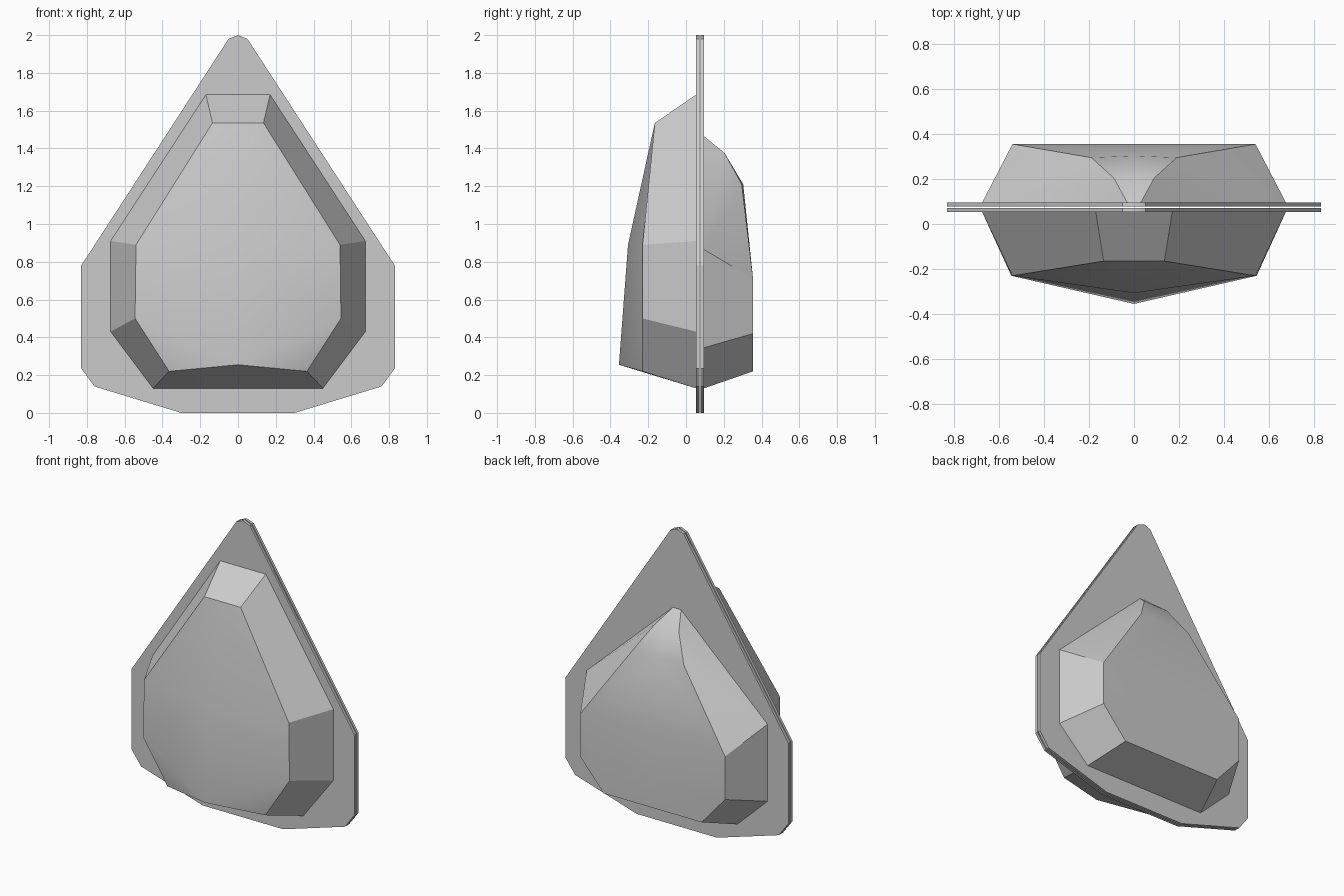
import bpy, bmesh, math

if "Cube" in bpy.data.objects:
    bpy.data.objects.remove(bpy.data.objects["Cube"])


def finish(name, bm, facing=0):
    """Orient normals, mark crisp edges, keep shallow ones smooth."""
    bmesh.ops.recalc_face_normals(bm, faces=bm.faces)
    if facing and sum(f.normal.y * f.calc_area() for f in bm.faces) * facing < 0:
        bmesh.ops.reverse_faces(bm, faces=bm.faces)
    for f in bm.faces:
        f.smooth = True
    for e in bm.edges:
        on_ridge = all(abs(v.co.x) < 1e-4 for v in e.verts)
        e.smooth = on_ridge or e.calc_face_angle(0) < math.radians(25)
    mesh = bpy.data.meshes.new(name)
    bm.to_mesh(mesh)
    bm.free()
    obj = bpy.data.objects.new(name, mesh)
    bpy.context.collection.objects.link(obj)
    return obj


def plate(name, half, y0, y1):
    """Flat slab from a half outline (x, z) mirrored in x."""
    outline = half + [(-x, z) for x, z in reversed(half) if x > 0]
    bm = bmesh.new()
    face = bm.faces.new([bm.verts.new((x, y0, z)) for x, z in outline])
    ext = bmesh.ops.extrude_face_region(bm, geom=[face])
    for v in ext["geom"]:
        if isinstance(v, bmesh.types.BMVert):
            v.co.y = y1
    finish(name, bm)


def shell(name, points, faces, facing):
    """Faceted half shell mirrored across x = 0."""
    bm = bmesh.new()
    vs = {k: bm.verts.new(p) for k, p in points.items()}
    for f in faces:
        bm.faces.new([vs[k] for k in f.split()])
    bmesh.ops.mirror(bm, geom=bm.verts[:] + bm.edges[:] + bm.faces[:],
                     axis='X', merge_dist=0.0005)
    bmesh.ops.remove_doubles(bm, verts=bm.verts, dist=0.0005)
    finish(name, bm, facing)


# Two thin mounting plates
rim = [(0, 2.0), (0.05, 1.98), (0.83, 0.78), (0.83, 0.235), (0.76, 0.14), (0.30, 0.0)]
plate("front_plate", rim, 0.053, 0.071)
plate("back_plate", rim, 0.078, 0.096)

# Front shell: o = outer base, i = raised outline, c = centre ridge
fy = 0.054
shell("front_shell", {
    "oc": (0, fy, 1.685), "o1": (0.17, fy, 1.685), "o2": (0.675, fy, 0.91),
    "o3": (0.675, fy, 0.43), "o4": (0.45, fy, 0.13), "ob": (0, fy, 0.13),
    "c1": (0, -0.165, 1.535), "i1": (0.135, -0.165, 1.535),
    "i2": (0.54, -0.23, 0.89), "i3": (0.545, -0.23, 0.50),
    "i4": (0.365, -0.23, 0.22), "c2": (0, -0.307, 0.89), "c3": (0, -0.355, 0.255),
}, ["oc o1 i1 c1", "o1 o2 i2 i1", "o2 o3 i3 i2", "o3 o4 i4 i3",
    "o4 ob c3 i4", "c1 i1 i2 c2", "c2 i2 i3 c3", "c3 i3 i4"], -1)

# Back shell with a rounded, tapering crown
by = 0.095
shell("back_shell", {
    "oc": (0, by, 1.465), "o1": (0.03, by, 1.465), "o2": (0.675, by, 0.865),
    "o3": (0.675, by, 0.345), "o4": (0.45, by, 0.13), "ob": (0, by, 0.13),
    "i1": (0.09, 0.205, 1.375), "i2": (0.19, 0.295, 1.21),
    "i3": (0.54, 0.355, 0.71), "i4": (0.54, 0.355, 0.42), "i5": (0.365, 0.355, 0.22),
    "c1": (0, 0.205, 1.375), "c2": (0, 0.303, 1.21),
    "c3": (0, 0.355, 0.71), "c5": (0, 0.355, 0.22),
}, ["oc o1 i1 c1", "c1 i1 i2 c2", "c2 i2 i3 c3", "c3 i3 i4 i5 c5",
    "o1 o2 i1", "o2 i2 i1", "o2 i3 i2", "o2 o3 i4 i3",
    "o3 o4 i5 i4", "o4 ob c5 i5"], 1)
